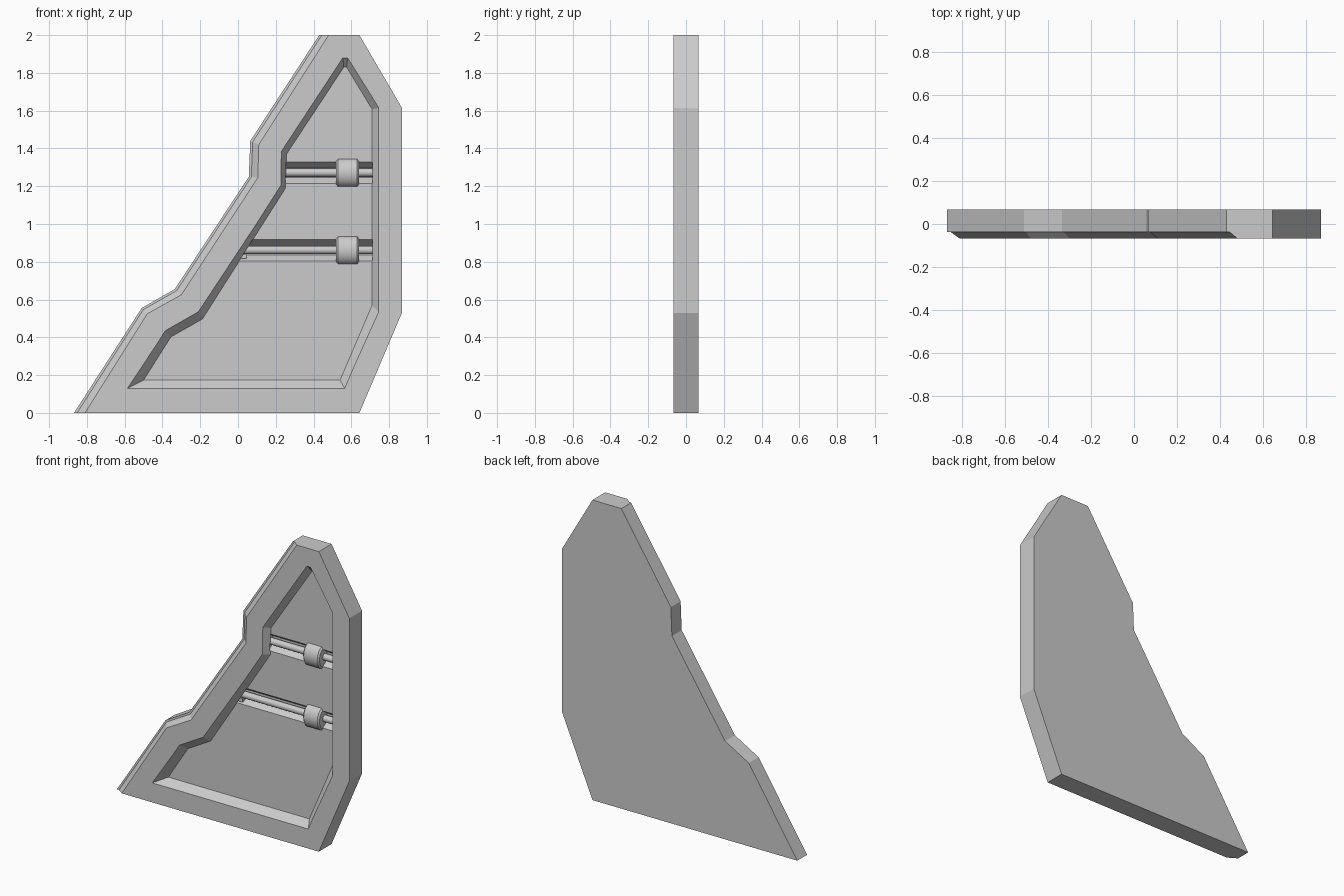
import bpy, bmesh, math

if "Cube" in bpy.data.objects:
    bpy.data.objects.remove(bpy.data.objects["Cube"])

# Outlines in x,z: shared right side, then stepped left side
RIGHT = [(0.643, 0), (0.868, 0.53), (0.868, 1.615), (0.643, 2)]
LEFT_BACK = [(0.43, 2), (0.065, 1.44), (0.057, 1.25), (-0.335, 0.655), (-0.51, 0.555), (-0.868, 0)]
LEFT_FRONT = [(0.48, 2), (0.11, 1.42), (0.105, 1.245), (-0.30, 0.625), (-0.48, 0.525), (-0.81, 0)]
LEFT_MID = [(b[0] * 0.72 + f[0] * 0.28, b[1] * 0.72 + f[1] * 0.28) for b, f in zip(LEFT_BACK, LEFT_FRONT)]
RIM = [(-0.585, 0.13), (0.565, 0.13), (0.745, 0.535), (0.745, 1.615), (0.58, 1.88), (0.555, 1.88),
       (0.23, 1.385), (0.227, 1.205), (-0.21, 0.535), (-0.385, 0.435)]
FLOOR = [(-0.50, 0.173), (0.54, 0.173), (0.71, 0.57), (0.71, 1.607), (0.575, 1.83), (0.56, 1.83),
         (0.257, 1.37), (0.252, 1.19), (-0.188, 0.497), (-0.355, 0.402)]
FRONT_Y, BACK_Y, FLOOR_Y = -0.067, 0.067, -0.02


def loft(name, rings):
    """Join rings of 3D points into a closed solid."""
    bm = bmesh.new()
    loops = [[bm.verts.new(p) for p in r] for r in rings]
    n = len(loops[0])
    for a, b in zip(loops, loops[1:]):
        for i in range(n):
            j = (i + 1) % n
            bm.faces.new((a[i], a[j], b[j], b[i]))
    bm.faces.new(loops[0])
    bm.faces.new(loops[-1])
    bmesh.ops.remove_doubles(bm, verts=bm.verts, dist=1e-5)
    bmesh.ops.recalc_face_normals(bm, faces=bm.faces)
    me = bpy.data.meshes.new(name)
    bm.to_mesh(me)
    bm.free()
    ob = bpy.data.objects.new(name, me)
    bpy.context.collection.objects.link(ob)
    return ob


def at_y(pts, y):
    return [(x, y, z) for x, z in pts]


def cut(target, cutter):
    cutter.hide_render = True
    mod = target.modifiers.new("cut", 'BOOLEAN')
    mod.operation = 'DIFFERENCE'
    mod.solver = 'EXACT'
    mod.object = cutter
    bpy.context.view_layer.objects.active = target
    bpy.ops.object.modifier_apply(modifier=mod.name)
    bpy.data.objects.remove(cutter)


def lathe_x(name, profile, y, z, depth=1.0, sides=24):
    """Turned part along x from (x, radius) pairs; depth squashes it in y."""
    rings = [[(x, y + depth * r * math.cos(2 * math.pi * k / sides), z + r * math.sin(2 * math.pi * k / sides))
              for k in range(sides)] for x, r in profile]
    ob = loft(name, rings)
    bpy.ops.object.select_all(action='DESELECT')
    ob.select_set(True)
    bpy.context.view_layer.objects.active = ob
    bpy.ops.object.shade_smooth_by_angle(angle=math.radians(30))
    return ob


# Door slab with a ledge and chamfer along the left front edge
door = loft("door_panel", [at_y(RIGHT + LEFT_BACK, BACK_Y), at_y(RIGHT + LEFT_BACK, -0.036),
                           at_y(RIGHT + LEFT_MID, -0.037), at_y(RIGHT + LEFT_FRONT, FRONT_Y)])

# Sloped recess, continued past the front face at the same slope
k = 0.02 / (FLOOR_Y - FRONT_Y)
over = [(r[0] + (r[0] - f[0]) * k, r[1] + (r[1] - f[1]) * k) for r, f in zip(RIM, FLOOR)]
cut(door, loft("recess_cutter", [at_y(over, FRONT_Y - 0.02), at_y(FLOOR, FLOOR_Y)]))

# Two bolt channels, each with a rod and a collar
for label, z, x0 in (("lower", 0.862, 0.0), ("upper", 1.272, 0.24)):
    section = [(FLOOR_Y - 0.002, -0.058), (FLOOR_Y - 0.002, 0.058), (0.025, 0.025), (0.025, -0.025)]
    cut(door, loft("channel_cutter", [[(x, y, z + dz) for y, dz in section] for x in (x0, 0.712)]))
    lathe_x(label + "_rod", [(x0, 0.022), (0.714, 0.022)], 0.0, z, sides=16)
    lathe_x(label + "_collar", [(0.52, 0.064), (0.53, 0.076), (0.63, 0.076), (0.64, 0.064)], -0.006, z - 0.001, 0.78)

# Small stop block at the open end of the lower channel
loft("rod_stop", [[(x, y, 0.862 + dz) for y, dz in ((-0.018, -0.045), (-0.018, -0.02), (0.03, -0.02), (0.03, -0.045))]
                  for x in (0.0, 0.045)])
